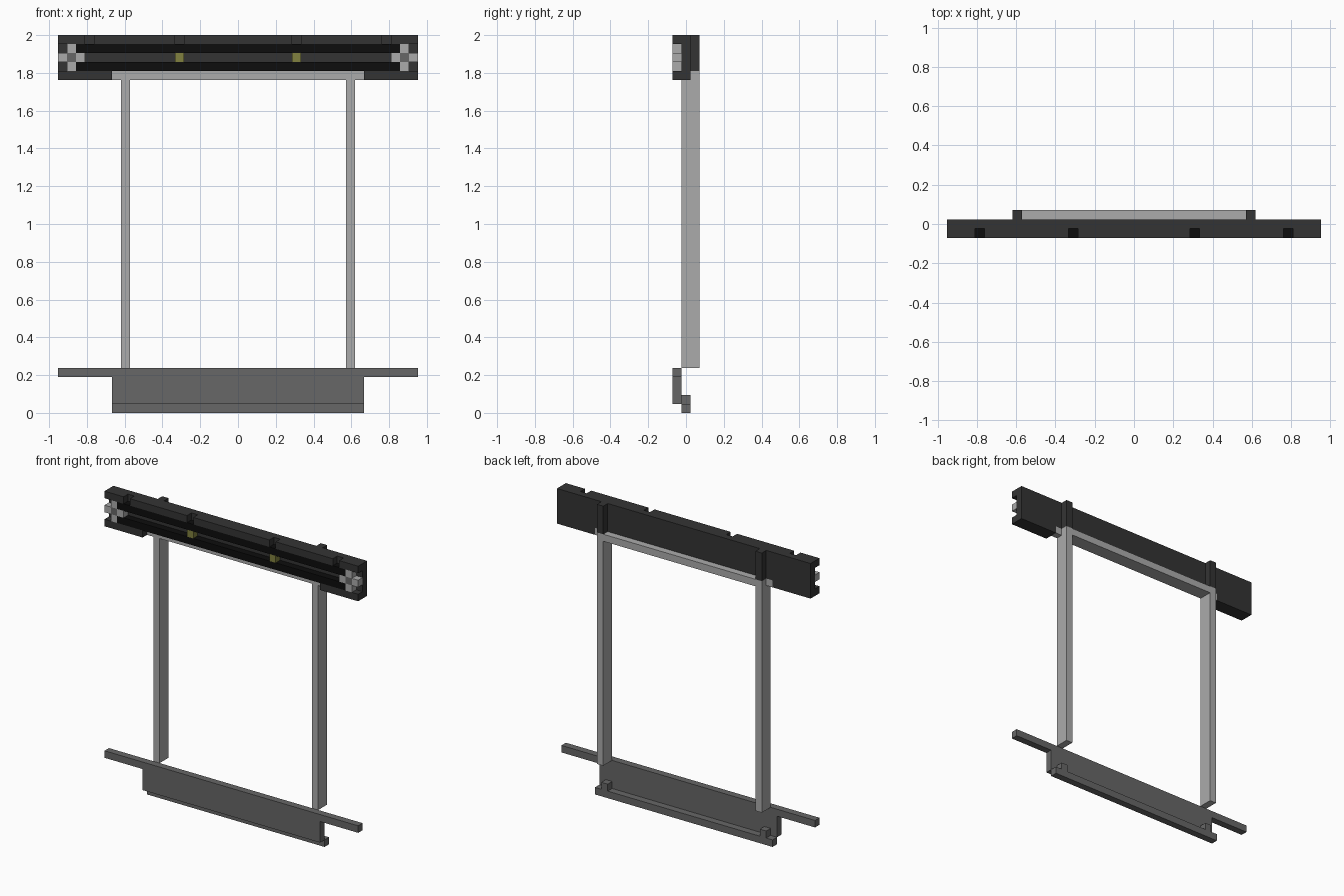
import bpy

cube = bpy.data.objects.get("Cube")
if cube:
    bpy.data.objects.remove(cube, do_unlink=True)

U = 1 / 21  # one grid cell; all part sizes below are in cells


def material(name, rgb):
    m = bpy.data.materials.new(name)
    m.use_nodes = True
    m.diffuse_color = (*rgb, 1)
    bsdf = next(n for n in m.node_tree.nodes if n.type == 'BSDF_PRINCIPLED')
    bsdf.inputs["Base Color"].default_value = (*rgb, 1)
    return m


LIGHT = material("light grey", (0.41, 0.41, 0.41))
MID = material("medium grey", (0.135, 0.135, 0.135))
DARK = material("charcoal", (0.034, 0.034, 0.034))
BLACK = material("black", (0.004, 0.004, 0.004))
OLIVE = material("olive yellow", (0.22, 0.22, 0.05))

FRONT, CORE, BACK = (-1.5, -0.5), (-0.5, 0.5), (0.5, 1.5)  # depth layers
DEEP = (-0.5, 1.5)


def box(name, mat, x, y, z):
    """Axis-aligned box from ranges given in cells."""
    verts = [(a * U, b * U, c * U) for a in x for b in y for c in z]
    faces = [(0, 1, 3, 2), (4, 6, 7, 5), (0, 4, 5, 1),
             (2, 3, 7, 6), (0, 2, 6, 4), (1, 5, 7, 3)]
    me = bpy.data.meshes.new(name)
    me.from_pydata(verts, [], faces)
    me.materials.append(mat)
    ob = bpy.data.objects.new(name, me)
    bpy.context.collection.objects.link(ob)
    return ob


def pair(name, mat, x, y, z):
    """The same box on both sides of the centre plane."""
    box("left_" + name, mat, x, y, z)
    box("right_" + name, mat, (-x[1], -x[0]), y, z)


# Base: panel, long arms, foot lip and its two pegs
box("base_panel", MID, (-14, 14), FRONT, (1, 5))
pair("base_arm", MID, (14, 20), FRONT, (4, 5))
box("foot_lip", MID, (-14, 14), CORE, (0, 1))
pair("foot_peg", MID, (12, 13), CORE, (1, 2))

# Upright frame
pair("post", LIGHT, (12, 13), DEEP, (5, 38))
box("cross_beam", LIGHT, (-12, 12), DEEP, (37, 38))
pair("beam_end", LIGHT, (13, 14), CORE, (37, 38))
pair("post_cap", DARK, (12, 13), BACK, (38, 42))

# Header: back plate and lower end blocks
box("header_plate", DARK, (-20, 20), CORE, (38, 42))
pair("header_end_block", DARK, (14, 20), (-1.5, 0.5), (37, 38))

# Notched top rim
box("centre_rim", DARK, (-6, 6), FRONT, (41, 42))
pair("inner_rim", DARK, (7, 16), FRONT, (41, 42))
pair("outer_rim", DARK, (17, 20), FRONT, (41, 42))

# Black rails with small blocks in the groove between them
for name, z in (("lower", 38), ("upper", 40)):
    box(name + "_rail", BLACK, (-18, 18), FRONT, (z, z + 1))
pair("groove_block", OLIVE, (6, 7), FRONT, (39, 40))

# Cross-shaped lamps at the header ends
pair("lamp_hub", MID, (18, 19), FRONT, (39, 40))
for name, x, z in (("top", 18, 40), ("bottom", 18, 38), ("inner", 17, 39), ("outer", 19, 39)):
    pair("lamp_" + name, LIGHT, (x, x + 1), FRONT, (z, z + 1))
